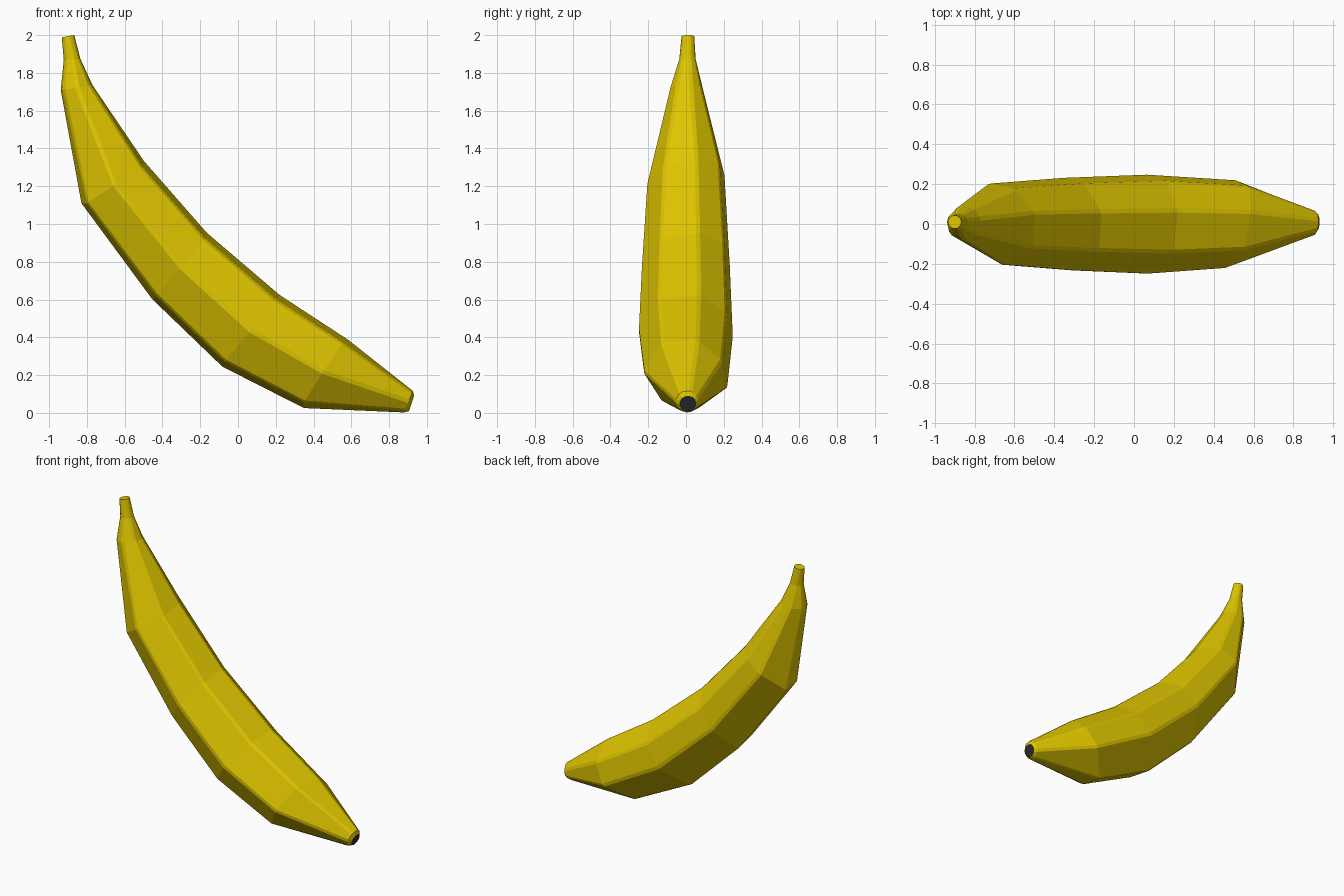
import bpy, bmesh
from math import sin, cos, radians
from mathutils import Vector

if "Cube" in bpy.data.objects:
    bpy.data.objects.remove(bpy.data.objects["Cube"])


def material(name, color):
    m = bpy.data.materials.new(name)
    m.diffuse_color = color
    m.use_nodes = True
    m.node_tree.nodes["Principled BSDF"].inputs["Base Color"].default_value = m.diffuse_color
    return m


# Ring stations from stem to tip: outer x, z / inner x, z / half ridge angle / skew of far side / roundness
STATIONS = [
    (-0.933, 1.988, -0.867, 2.000, 13, 0.00, 1.0),
    (-0.922, 1.870, -0.835, 1.875, 12, 0.00, 0.8),
    (-0.938, 1.710, -0.770, 1.735, 8, 0.00, 0.3),
    (-0.822, 1.095, -0.485, 1.320, 2.8, -0.38, 0.0),
    (-0.450, 0.595, -0.155, 0.950, 2.8, -0.18, 0.0),
    (-0.088, 0.245, 0.220, 0.630, 2.8, 0.08, 0.0),
    (0.332, 0.033, 0.570, 0.400, 2.8, 0.38, 0.0),
    (0.878, 0.003, 0.926, 0.116, 10, 0.00, 0.6),
    (0.906, 0.010, 0.932, 0.090, 13, 0.00, 1.0),
]
# Seven ridges around the section, measured from the inner side of the bend
RIDGES = [16, 58, 99, 165, 213, 270, 326]
EVEN = [18 + i * 360 / 7 for i in range(7)]

# Peel: flat sides joined by narrow ridge strips
bm = bmesh.new()
rings = []
for ox, oz, ix, iz, half, skew, rnd in STATIONS:
    outer, inner = Vector((ox, 0, oz)), Vector((ix, 0, iz))
    mid = (outer + inner) / 2
    u = (inner - outer).normalized()
    along = Vector((u.z, 0, -u.x))
    r = (inner - outer).length / 2 * 1.01
    ring = []
    for a, e in zip(RIDGES, EVEN):
        base = a + (e - a) * rnd
        for s in (-half, half):
            t = radians(base + s)
            y = r * sin(t)
            p = mid + u * r * cos(t) + along * skew * max(y, 0)
            p.y = y + 0.01 * rnd
            ring.append(bm.verts.new(p))
    rings.append(ring)

n = len(rings[0])
for a, b in zip(rings, rings[1:]):
    for i in range(n):
        j = (i + 1) % n
        bm.faces.new((a[i], a[j], b[j], b[i]))

# Stem cut and dark blossom end
bm.faces.new(rings[0])
bm.faces.new(rings[-1]).material_index = 1
bmesh.ops.recalc_face_normals(bm, faces=bm.faces)

mesh = bpy.data.meshes.new("banana")
bm.to_mesh(mesh)
bm.free()
mesh.materials.append(material("yellow_peel", (0.74, 0.56, 0.0, 1)))
mesh.materials.append(material("dark_tip", (0.025, 0.025, 0.03, 1)))
banana = bpy.data.objects.new("banana", mesh)
bpy.context.collection.objects.link(banana)
